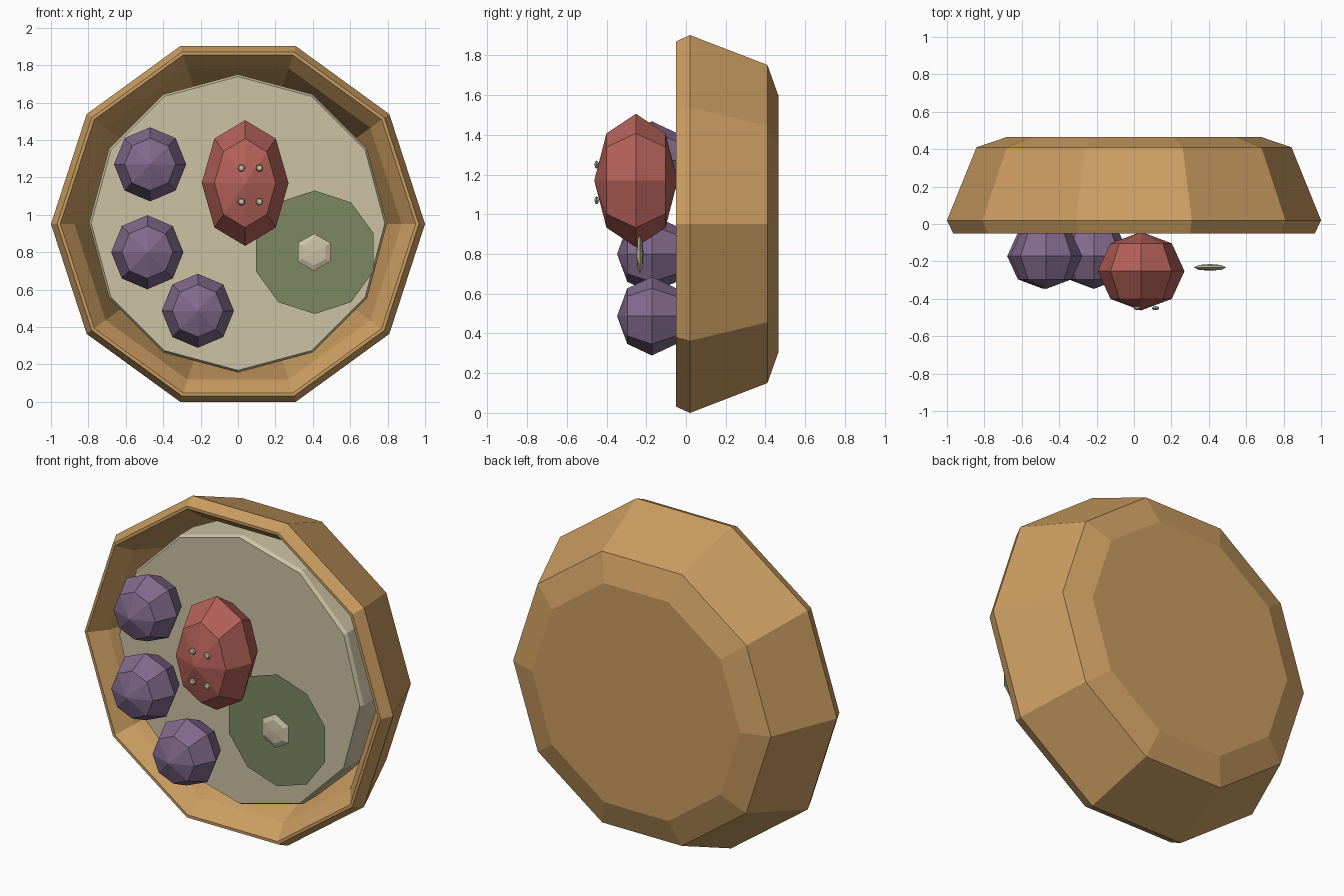
import bpy, bmesh
from math import sin, cos, pi

cube = bpy.data.objects.get("Cube")
if cube:
    bpy.data.objects.remove(cube)


def material(name, r, g, b):
    m = bpy.data.materials.new(name)
    m.use_nodes = True
    m.diffuse_color = (r, g, b, 1)
    m.node_tree.nodes["Principled BSDF"].inputs["Base Color"].default_value = (r, g, b, 1)
    return m


wood = material("warm wood", 0.60, 0.34, 0.12)
cream = material("cream", 0.60, 0.54, 0.37)
green = material("leaf green", 0.20, 0.25, 0.12)
red = material("soft red", 0.46, 0.12, 0.10)
purple = material("dusty purple", 0.22, 0.145, 0.265)


def lathe(name, profile, sides, mat, centre, scale=(1, 1, 1), turn=0.0, solid=True):
    """Spin (radius, depth) points around the y axis; zero radius makes a pole."""
    bm = bmesh.new()
    rings = []
    for r, y in profile:
        count = sides if r > 1e-5 else 1
        rings.append([bm.verts.new((r * cos(turn + 2 * pi * i / sides), y,
                                    r * sin(turn + 2 * pi * i / sides)))
                      for i in range(count)])
    for a, b in zip(rings, rings[1:]):
        for i in range(sides):
            j = (i + 1) % sides
            if len(a) == 1:
                bm.faces.new((a[0], b[i], b[j]))
            elif len(b) == 1:
                bm.faces.new((a[i], a[j], b[0]))
            else:
                bm.faces.new((a[i], a[j], b[j], b[i]))
    if solid:
        for ring in (rings[0], rings[-1]):
            if len(ring) > 1:
                bm.faces.new(ring)
    bmesh.ops.recalc_face_normals(bm, faces=bm.faces)
    mesh = bpy.data.meshes.new(name)
    bm.to_mesh(mesh)
    bm.free()
    mesh.materials.append(mat)
    ob = bpy.data.objects.new(name, mesh)
    ob.location, ob.scale = centre, scale
    bpy.context.collection.objects.link(ob)
    return ob


def ball(name, sides, mat, centre, scale, turn=0.0):
    """Faceted ball with its poles facing front and back."""
    profile = [(abs(sin(pi * k / 4)), -cos(pi * k / 4)) for k in range(5)]
    return lathe(name, profile, sides, mat, centre, scale, turn)


# Ten-sided bowl standing on edge, open to the front
MID = 0.951
bowl_profile = [(0, 0.465), (0.68, 0.465), (0.842, 0.41), (1.0, 0.02), (0.967, -0.05),
                (0.95, -0.05), (0.875, 0.04), (0.76, 0.36), (0.62, 0.41), (0, 0.41)]
lathe("bowl", bowl_profile, 10, wood, (0, 0, MID))

# Filling inside the bowl
filling_profile = [(0.785, 0.015), (0.797, 0.035), (0.797, 0.25)]
lathe("filling", filling_profile, 12, cream, (0, 0, MID + 0.003))

# Three purple balls
for i, (x, z) in enumerate([(-0.47, 1.27), (-0.485, 0.8), (-0.215, 0.487)]):
    ball(f"purple_ball_{i + 1}", 8, purple, (x, -0.172, z), (0.193, 0.175, 0.198))

# Tall red piece with four small seeds
ball("red_piece", 8, red, (0.038, -0.252, 1.17), (0.232, 0.21, 0.336))
for x in (0.018, 0.115):
    for z in (1.07, 1.25):
        ball("seed", 8, cream, (x, -0.45, z), (0.02, 0.011, 0.02))

# Thin flat leaf and its central button
lathe("leaf", [(0, 0), (0.33, 0)], 10, green, (0.41, -0.22, 0.8), turn=pi / 10, solid=False)
ball("leaf_button", 6, cream, (0.407, -0.232, 0.8), (0.1, 0.018, 0.1), turn=pi / 6)
